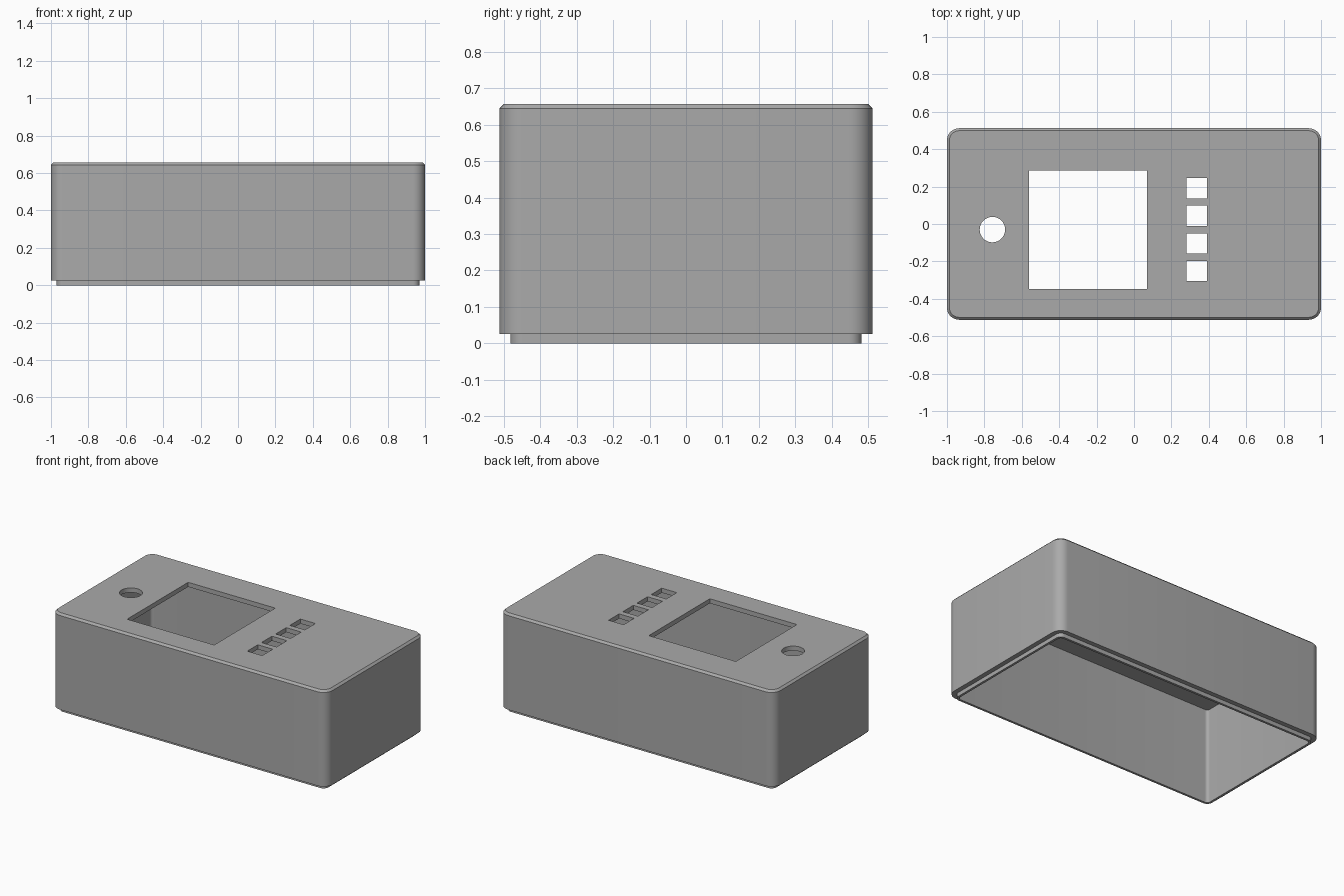
import bpy, bmesh
from math import cos, sin, pi, radians

default = bpy.data.objects.get("Cube")
if default:
    bpy.data.objects.remove(default, do_unlink=True)

HALF_X, HALF_Y, CORNER = 1.0, 0.512, 0.065
STEPS = 8

grey = bpy.data.materials.new("plain grey")
grey.use_nodes = True
COLOUR = (0.4, 0.4, 0.4, 1)
grey.diffuse_color = COLOUR
grey.node_tree.nodes["Principled BSDF"].inputs["Base Color"].default_value = COLOUR


def ring(bm, inset, z):
    """Rounded rectangle, inset from the outer wall."""
    r = CORNER - inset
    cx, cy = HALF_X - CORNER, HALF_Y - CORNER
    verts = []
    for q, (sx, sy) in enumerate([(1, 1), (-1, 1), (-1, -1), (1, -1)]):
        for i in range(STEPS + 1):
            a = (q + i / STEPS) * pi / 2
            verts.append(bm.verts.new((sx * cx + r * cos(a), sy * cy + r * sin(a), z)))
    return verts


def finish(bm, name):
    bmesh.ops.recalc_face_normals(bm, faces=bm.faces)
    mesh = bpy.data.meshes.new(name)
    bm.to_mesh(mesh)
    bm.free()
    mesh.materials.append(grey)
    obj = bpy.data.objects.new(name, mesh)
    bpy.context.collection.objects.link(obj)
    return obj


# Shell: ceiling, inner wall, bottom lip, step, outer wall, chamfer, top
profile = [(0.045, 0.627), (0.045, 0), (0.03, 0), (0.03, 0.026),
           (0, 0.026), (0, 0.644), (0.013, 0.657)]
bm = bmesh.new()
rings = [ring(bm, *p) for p in profile]
for a, b in zip(rings, rings[1:]):
    for i in range(len(a)):
        j = (i + 1) % len(a)
        bm.faces.new((a[i], a[j], b[j], b[i]))
bm.faces.new(rings[0])
bm.faces.new(rings[-1])
case = finish(bm, "case_shell")

# Openings through the top: screen window, four button slots, round hole
bm = bmesh.new()


def cut_box(x, y, w, d):
    made = bmesh.ops.create_cube(bm, size=1)["verts"]
    bmesh.ops.scale(bm, vec=(w, d, 0.2), verts=made)
    bmesh.ops.translate(bm, vec=(x, y, 0.65), verts=made)


cut_box(-0.246, -0.031, 0.633, 0.634)
for n in range(4):
    cut_box(0.336, 0.191 - n * 0.1475, 0.109, 0.109)
hole = bmesh.ops.create_cone(bm, cap_ends=True, segments=48, radius1=0.068,
                             radius2=0.068, depth=0.2)["verts"]
bmesh.ops.translate(bm, vec=(-0.757, -0.03, 0.65), verts=hole)
cutter = finish(bm, "opening_cutter")
cutter.hide_render = True

# Cut the openings, then drop the cutter
mod = case.modifiers.new("openings", "BOOLEAN")
mod.operation = "DIFFERENCE"
mod.solver = "EXACT"
mod.object = cutter
bpy.context.view_layer.objects.active = case
case.select_set(True)
bpy.ops.object.modifier_apply(modifier=mod.name)
bpy.data.objects.remove(cutter, do_unlink=True)

bpy.ops.object.shade_smooth_by_angle(angle=radians(30))
